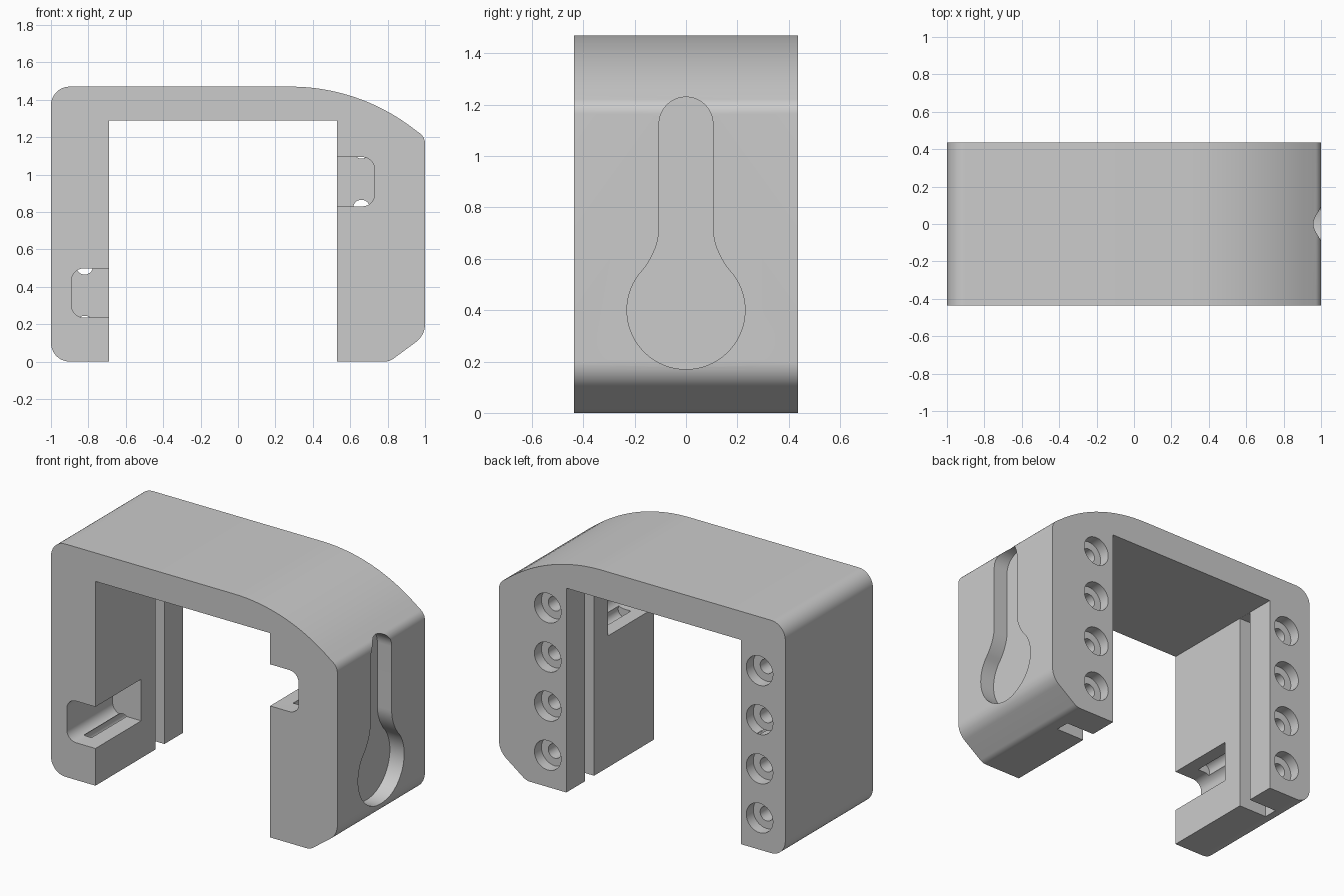
import bpy, bmesh, math
from mathutils import Vector

cube = bpy.data.objects.get("Cube")
if cube:
    bpy.data.objects.remove(cube, do_unlink=True)

FRONT, BACK = -0.437, 0.437

grey = bpy.data.materials.new("plain grey")
grey.use_nodes = True
grey.diffuse_color = (0.6, 0.6, 0.6, 1)
grey.node_tree.nodes["Principled BSDF"].inputs["Base Color"].default_value = (0.6, 0.6, 0.6, 1)


def fillet(corners, steps=10):
    """Outline from (a, b, radius) corners, rounding each with an arc."""
    out = []
    for i, (a, b, r) in enumerate(corners):
        p = Vector((a, b))
        if r == 0:
            out.append(p)
            continue
        u = (Vector(corners[i - 1][:2]) - p).normalized()
        v = (Vector(corners[(i + 1) % len(corners)][:2]) - p).normalized()
        half = u.angle(v) / 2
        centre = p + (u + v).normalized() * (r / math.sin(half))
        start = p + u * (r / math.tan(half)) - centre
        end = p + v * (r / math.tan(half)) - centre
        a0 = math.atan2(start.y, start.x)
        sweep = math.remainder(math.atan2(end.y, end.x) - a0, 2 * math.pi)
        for k in range(steps + 1):
            t = a0 + sweep * k / steps
            out.append(centre + Vector((math.cos(t), math.sin(t))) * r)
    return out


def prism(name, outline, place, low, high):
    """Extrude an outline between two depths; place maps (a, b, depth) to xyz."""
    bm = bmesh.new()
    face = bm.faces.new([bm.verts.new(place(a, b, low)) for a, b in outline])
    ext = bmesh.ops.extrude_face_region(bm, geom=[face])
    move = Vector(place(0, 0, high)) - Vector(place(0, 0, low))
    bmesh.ops.translate(bm, vec=move, verts=[g for g in ext["geom"] if isinstance(g, bmesh.types.BMVert)])
    bmesh.ops.recalc_face_normals(bm, faces=bm.faces)
    mesh = bpy.data.meshes.new(name)
    bm.to_mesh(mesh)
    bm.free()
    mesh.materials.append(grey)
    obj = bpy.data.objects.new(name, mesh)
    bpy.context.collection.objects.link(obj)
    return obj


def along_y(a, b, d):
    return (a, d, b)


def along_x(a, b, d):
    return (d, a, b)


def circle(a, b, r, n=32):
    return [(a + r * math.cos(2 * math.pi * k / n), b + r * math.sin(2 * math.pi * k / n)) for k in range(n)]


# Bracket body: an arch with a sloping, curved shoulder on one side
R = 1.077
shoulder = [(0.28 + R * math.sin(t), 1.47 - R + R * math.cos(t), 0)
            for t in (0.66 * k / 16 for k in range(17))]
outline = fillet([(-0.69, 0, 0), (-1, 0, 0.1), (-1, 1.47, 0.1)] + shoulder
                 + [(1, 1.2, 0.07), (1, 0.14, 0.12), (0.81, 0, 0.08),
                    (0.53, 0, 0), (0.53, 1.29, 0), (-0.69, 1.29, 0)])
body = prism("bracket_body", outline, along_y, FRONT, BACK)

cutters = []
for side, inner, pocket_z, hole_x in ((-1, -0.69, 0.235, -0.82), (1, 0.53, 0.83, 0.66)):
    deep, open_x = inner + side * 0.2, inner - side * 0.1
    # Front pocket with rounded inner corners
    top = pocket_z + 0.263
    pocket = fillet([(open_x, pocket_z, 0), (deep, pocket_z, 0.065), (deep, top, 0.065), (open_x, top, 0)])
    cutters.append(prism("pocket_cutter", pocket, along_y, FRONT - 0.1, 0.02))
    # Vertical panel groove
    groove = [(open_x, -0.1), (deep, -0.1), (deep, 1.289), (open_x, 1.289)]
    cutters.append(prism("groove_cutter", groove, along_y, 0.16, 0.252))
    # Counterbored screw holes from the back
    for i in range(4):
        z = 0.2 + 0.31 * i
        cutters.append(prism("bore_cutter", circle(hole_x, z, 0.045), along_y, -0.33, BACK + 0.1))
        cutters.append(prism("counterbore_cutter", circle(hole_x, z, 0.093), along_y, BACK - 0.07, BACK + 0.1))

# Keyhole recess on the outer face
half = [(0.105 * math.sin(t), 1.125 + 0.105 * math.cos(t)) for t in (math.pi / 2 * k / 10 for k in range(11))]
half += [(0.105 + 0.06 * (k / 8) ** 2, 0.72 - 0.16 * k / 8) for k in range(9)]
half += [(0.23 * math.sin(t), 0.4 + 0.23 * math.cos(t))
         for t in (0.83 + (math.pi - 0.83) * k / 24 for k in range(1, 25))]
half[-1] = (0, half[-1][1])
keyhole = half + [(-y, z) for y, z in half[-2:0:-1]]
cutters.append(prism("keyhole_cutter", keyhole, along_x, 0.9, 1.2))

# Cut everything out and keep only the finished body
for cutter in cutters:
    cutter.hide_render = True
    mod = body.modifiers.new("cut", "BOOLEAN")
    mod.operation, mod.solver, mod.object = "DIFFERENCE", "EXACT", cutter
bpy.ops.object.select_all(action="DESELECT")
bpy.context.view_layer.objects.active = body
body.select_set(True)
for mod in list(body.modifiers):
    bpy.ops.object.modifier_apply(modifier=mod.name)
for cutter in cutters:
    bpy.data.objects.remove(cutter, do_unlink=True)
bpy.ops.object.shade_smooth_by_angle(angle=math.radians(25))
